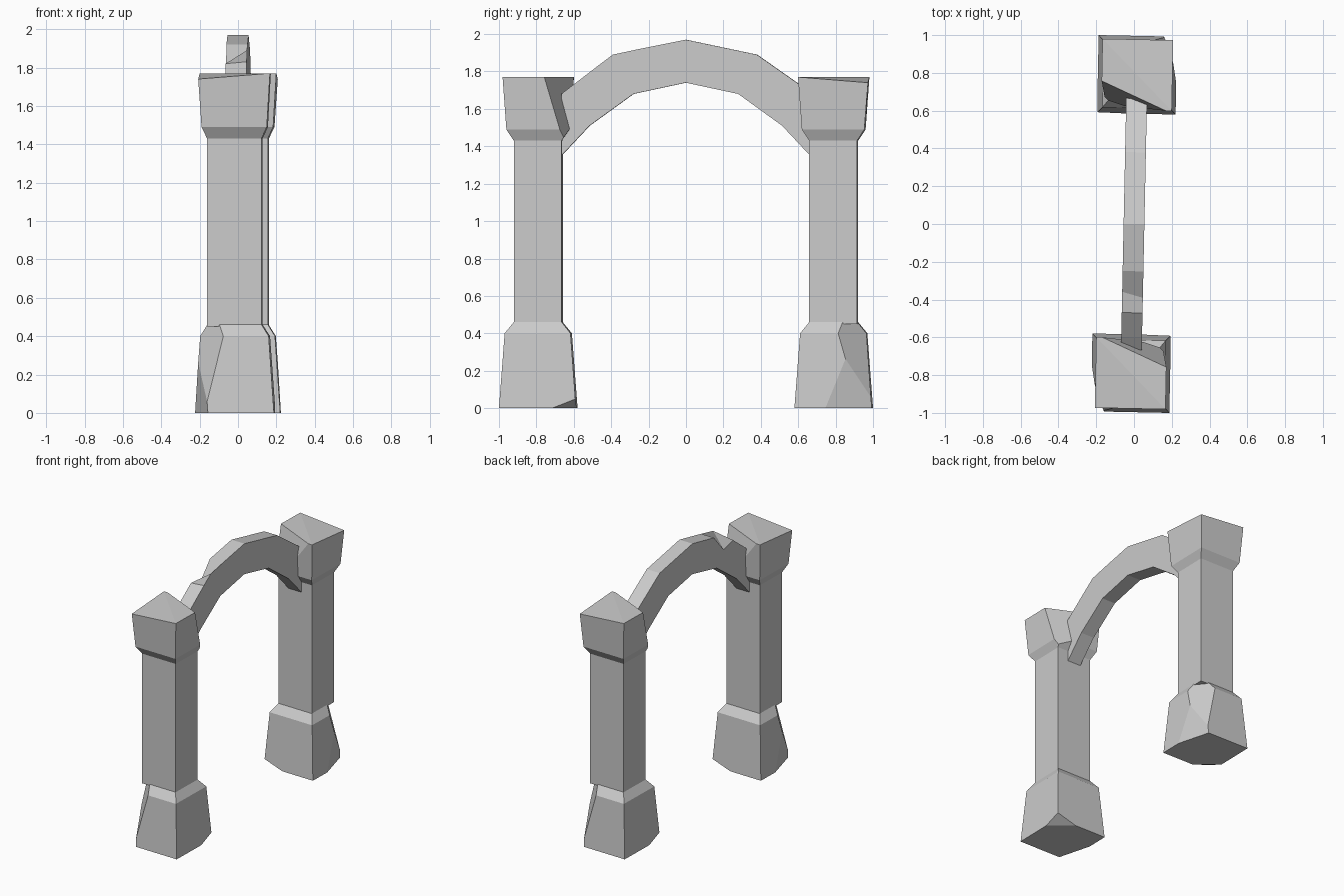
import bpy, bmesh, math
from mathutils import Vector, Matrix

if "Cube" in bpy.data.objects:
    bpy.data.objects.remove(bpy.data.objects["Cube"])

stone = bpy.data.materials.new("grey_stone")
stone.diffuse_color = (0.6, 0.6, 0.6, 1)
stone.use_nodes = True
stone.node_tree.nodes["Principled BSDF"].inputs["Base Color"].default_value = stone.diffuse_color

CY = -0.79                       # centre of the front pillar
TWIST = math.radians(-1.2)       # the whole gate is turned slightly


def finish(name, bm, angle):
    bmesh.ops.recalc_face_normals(bm, faces=bm.faces)
    bm.transform(Matrix.Rotation(angle, 4, 'Z'))
    me = bpy.data.meshes.new(name)
    bm.to_mesh(me)
    bm.free()
    me.materials.append(stone)
    bpy.context.collection.objects.link(bpy.data.objects.new(name, me))


def hull(points):
    bm = bmesh.new()
    for p in points:
        bm.verts.new(p)
    bmesh.ops.convex_hull(bm, input=bm.verts)
    return bm


def block(name, rings, chips=(), low_corner=0.0, angle=0.0):
    """Convex stone from square rings (half x, half y, z), with corners chipped off by planes."""
    pts = [Vector((sx * hx, CY + sy * hy, z))
           for hx, hy, z in rings for sx in (-1, 1) for sy in (-1, 1)]
    pts[-4].z -= low_corner
    bm = hull(pts)
    for a, b, c in chips:
        a, b, c = Vector(a), Vector(b), Vector(c)
        n = (b - a).cross(c - a).normalized()
        mid = Vector((0, CY, (rings[0][2] + rings[-1][2]) / 2))
        if n.dot(mid - a) > 0:
            n = -n
        bmesh.ops.bisect_plane(bm, geom=bm.verts[:] + bm.edges[:] + bm.faces[:],
                               plane_co=a, plane_no=n, clear_outer=True)
        rest = [v.co.copy() for v in bm.verts]
        bm.free()
        bm = hull(rest)
    bmesh.ops.dissolve_limit(bm, angle_limit=0.01, verts=bm.verts, edges=bm.edges)
    finish(name, bm, angle)


# Pillars: the back one is the front one turned half round
for side, turn in (("front", 0), ("back", math.pi)):
    ang = TWIST + turn
    block(side + "_pillar_base",
          [(0.208, 0.206, 0), (0.18, 0.176, 0.4), (0.142, 0.128, 0.46)],
          [((-0.06, -0.965, 0.39), (-0.178, -0.82, 0.4), (-0.172, -0.905, 0.19)),
           ((-0.135, -1.0, 0), (-0.205, -0.76, 0), (-0.172, -0.905, 0.19)),
           ((0.207, -0.71, 0), (0.205, -0.586, 0.05), (0.05, -0.584, 0))],
          angle=ang)
    block(side + "_pillar_shaft", [(0.142, 0.128, 0.45), (0.142, 0.128, 1.44)], angle=ang)
    block(side + "_pillar_cap",
          [(0.142, 0.128, 1.43), (0.17, 0.167, 1.49), (0.187, 0.187, 1.77)],
          [((0.178, -0.75, 1.77), (-0.14, -0.61, 1.77), (0.14, -0.65, 1.46))],
          low_corner=0.03, angle=ang)

# Arch: side outlines (y, z); the left upper edge has a notch broken out
inner = [(-0.665, 1.35), (-0.515, 1.51), (-0.28, 1.68), (0, 1.74),
         (0.28, 1.68), (0.515, 1.51), (0.665, 1.35)]
outer_back = [(0.665, 1.69), (0.38, 1.89), (0, 1.97), (-0.25, 1.92)]
outer_whole = [(-0.39, 1.89), (-0.47, 1.83), (-0.6, 1.73), (-0.665, 1.68)]
outer_broken = [(-0.36, 1.79), (-0.47, 1.82), (-0.6, 1.72), (-0.665, 1.66)]
bm = bmesh.new()
right = [bm.verts.new((0.055, y, z)) for y, z in inner + outer_back + outer_whole]
left = [bm.verts.new((-0.055, y, z)) for y, z in inner + outer_back + outer_broken]
bm.faces.new(right)
bm.faces.new(left[::-1])
for i in range(len(right)):
    j = (i + 1) % len(right)
    bm.faces.new((right[i], left[i], left[j], right[j]))
finish("arch", bm, TWIST)
